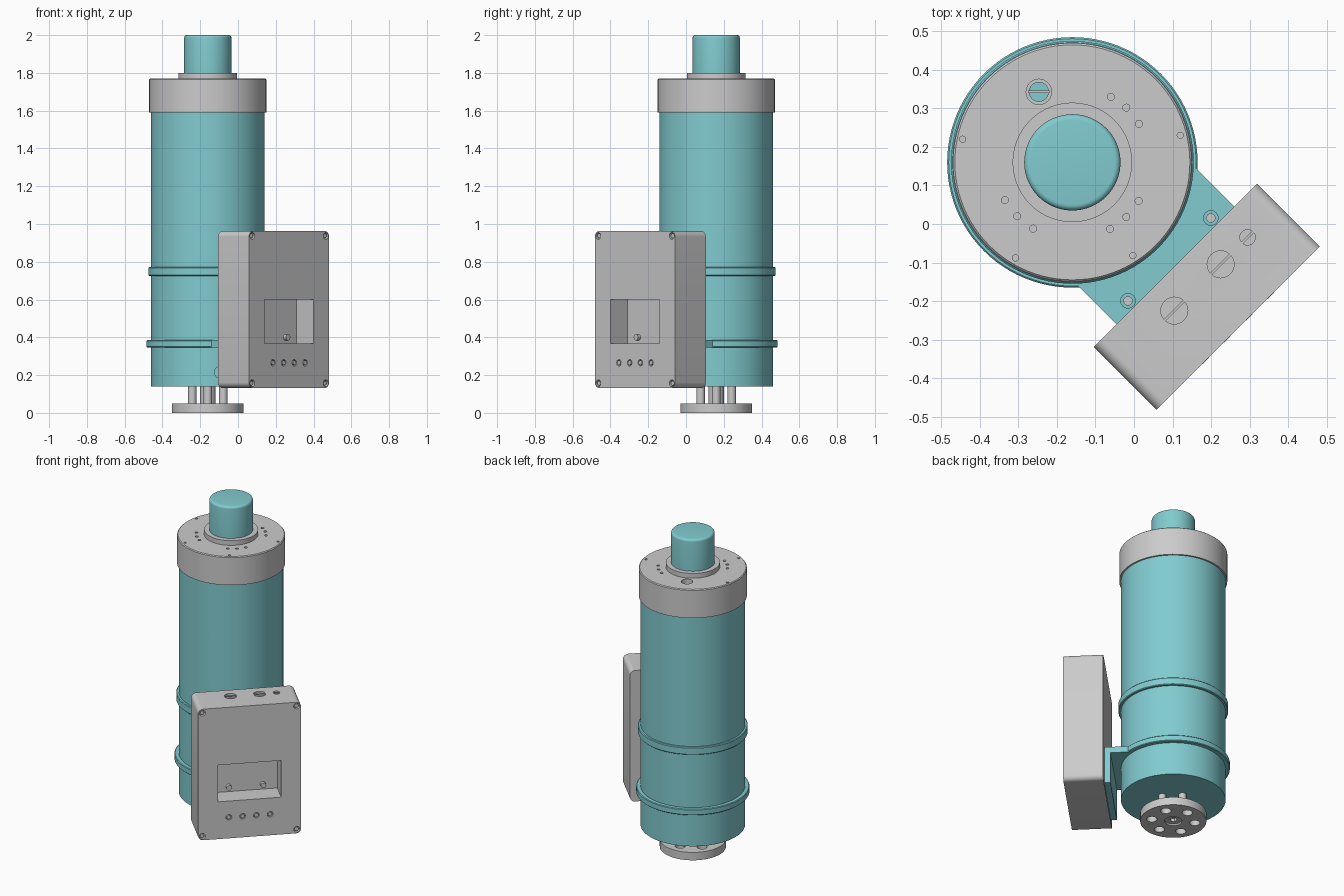
import bpy, bmesh, math
from mathutils import Matrix, Vector

if "Cube" in bpy.data.objects:
    bpy.data.objects.remove(bpy.data.objects["Cube"])

CX, CY = -0.16, 0.16                      # axis of the round body
TURN = Matrix.Rotation(math.radians(45), 4, 'Z')   # frame of the control box

teal = bpy.data.materials.new("teal")
teal.diffuse_color = (0.22, 0.60, 0.63, 1)
teal.use_nodes = True
teal.node_tree.nodes["Principled BSDF"].inputs["Base Color"].default_value = teal.diffuse_color


def finish(name, bm, mat=None, matrix=None):
    bmesh.ops.recalc_face_normals(bm, faces=bm.faces)
    me = bpy.data.meshes.new(name)
    if matrix is not None:
        bm.transform(matrix)
    bm.to_mesh(me)
    bm.free()
    ob = bpy.data.objects.new(name, me)
    bpy.context.collection.objects.link(ob)
    if mat:
        me.materials.append(mat)
    return ob


def lathe(name, profile, mat=None, x=CX, y=CY, steps=96):
    """Spin (radius, z) points round a vertical axis."""
    bm = bmesh.new()
    vs = [bm.verts.new((r, 0, z)) for r, z in profile]
    es = [bm.edges.new(p) for p in zip(vs, vs[1:])]
    bmesh.ops.spin(bm, geom=vs + es, cent=(0, 0, 0), axis=(0, 0, 1),
                   angle=2 * math.pi, steps=steps)
    bmesh.ops.remove_doubles(bm, verts=bm.verts, dist=1e-5)
    return finish(name, bm, mat, Matrix.Translation((x, y, 0)))


def rod(name, loc, r, depth, axis='Z', mat=None, matrix=None, seg=24):
    bm = bmesh.new()
    rot = Matrix.Rotation(math.pi / 2, 4, 'X') if axis == 'Y' else Matrix()
    bmesh.ops.create_cone(bm, cap_ends=True, segments=seg, radius1=r, radius2=r,
                          depth=depth, matrix=Matrix.Translation(loc) @ rot)
    return finish(name, bm, mat, matrix)


def box(name, lo, hi, mat=None, matrix=None, round_y=0):
    """Box between two corners; optionally round the edges running along y."""
    bm = bmesh.new()
    lo, hi = Vector(lo), Vector(hi)
    bmesh.ops.create_cube(bm, size=1, matrix=Matrix.Translation((lo + hi) / 2)
                          @ Matrix.Diagonal((*(hi - lo), 1)))
    if round_y:
        es = [e for e in bm.edges
              if abs((e.verts[0].co - e.verts[1].co).y) > 1e-4]
        bmesh.ops.bevel(bm, geom=es, offset=round_y, segments=6,
                        profile=0.5, affect='EDGES')
    return finish(name, bm, mat, matrix)


def cut(ob, cutters):
    bpy.context.view_layer.objects.active = ob
    for c in cutters:
        m = ob.modifiers.new("cut", 'BOOLEAN')
        m.operation, m.solver, m.object = 'DIFFERENCE', 'EXACT', c
        bpy.ops.object.modifier_apply(modifier=m.name)
        bpy.data.objects.remove(c)


# main tube with a port near its foot
body = lathe("main_tube", [(0, 0.14), (0.30, 0.14), (0.30, 1.62), (0, 1.62)], teal)
cut(body, [rod("port_cutter", (-0.095, CY - 0.29, 0.215), 0.03, 0.12, 'Y')])

# clamp bands
for nm, r, z0, z1 in (("lower_band", 0.325, 0.347, 0.385),
                      ("upper_band", 0.315, 0.725, 0.772)):
    lathe(nm, [(0.295, z0), (r - 0.004, z0), (r, z0 + 0.004), (r, z1 - 0.004),
               (r - 0.004, z1), (0.295, z1)], teal)

# head cap with its bolt holes and round window
cap = lathe("head_cap", [(0, 1.59), (0.31, 1.59), (0.31, 1.765),
                         (0.305, 1.77), (0, 1.77)])
holes = [(-0.06, 0.33, 0.009), (-0.02, 0.302, 0.009), (0.013, 0.26, 0.009),
         (-0.335, 0.062, 0.009), (-0.303, 0.02, 0.009), (-0.262, -0.012, 0.009),
         (0.012, 0.06, 0.009), (-0.02, 0.018, 0.009), (-0.062, -0.013, 0.009),
         (-0.445, 0.22, 0.008), (0.12, 0.23, 0.008), (-0.308, -0.088, 0.008),
         (-0.003, -0.082, 0.008), (-0.247, 0.343, 0.033)]
cut(cap, [rod("hole_cutter", (x, y, 1.77), r, 0.16 if r > 0.02 else 0.05)
          for x, y, r in holes])
rod("cap_port_plug", (-0.247, 0.343, 1.71), 0.026, 0.06, mat=teal)
box("cap_port_bar", (-0.275, 0.340, 1.735), (-0.219, 0.346, 1.75))

# collar and rounded top plug
lathe("top_collar", [(0, 1.765), (0.155, 1.765), (0.155, 1.80), (0, 1.80)])
arc = [(0.11 + 0.015 * math.cos(a), 1.985 + 0.015 * math.sin(a))
       for a in (i * math.pi / 10 for i in range(6))]
lathe("top_plug", [(0, 1.795), (0.125, 1.795)] + arc + [(0, 2.0)], teal)

# foot disc with lightening holes, shaft and support rods
foot = lathe("foot_disc", [(0, 0), (0.19, 0), (0.19, 0.05), (0, 0.05)])
cut(foot, [rod("foot_cutter", (CX + 0.125 * math.cos(a), CY + 0.125 * math.sin(a), 0.025),
               0.03, 0.2) for a in (math.radians(30 + 60 * i) for i in range(6))]
    + [rod("hub_cutter", (CX, CY, 0), 0.05, 0.02),
       rod("hub_bore_cutter", (CX, CY, 0), 0.022, 0.06, seg=6)])
rod("foot_shaft", (CX, CY, 0.095), 0.04, 0.11)
for i in range(4):
    a = i * math.pi / 2
    rod("foot_rod", (CX + 0.082 * math.cos(a), CY + 0.082 * math.sin(a), 0.095), 0.022, 0.11)

# control box (local x along its face, front towards local -y)
FRONT, BACK = -0.382, -0.152
case = box("control_box", (-0.30, FRONT, 0.132), (0.30, BACK, 0.962), None, TURN, 0.03)
corners = [(x, z) for x in (-0.275, 0.275) for z in (0.157, 0.937)]
buttons = [(x, 0.265) for x in (-0.12, -0.04, 0.04, 0.12)]
plugs = [(-0.085, 0.035), (0.085, 0.035), (0.184, 0.02)]
cutters = [box("window_cutter", (-0.184, FRONT - 0.05, 0.368), (0.184, FRONT + 0.127, 0.60),
               None, TURN)]
cutters += [rod("corner_cutter", (x, FRONT, z), 0.018, 0.04, 'Y', None, TURN) for x, z in corners]
cutters += [rod("button_cutter", (x, FRONT, z), 0.017, 0.03, 'Y', None, TURN) for x, z in buttons]
cutters += [rod("plug_cutter", (x, -0.233, 0.962), r, 0.024, 'Z', None, TURN) for x, r in plugs]
cut(case, cutters)
for x, z in corners:
    rod("corner_screw", (x, FRONT + 0.014, z), 0.012, 0.016, 'Y', None, TURN)
for x, z in buttons:
    rod("button", (x, FRONT + 0.008, z), 0.012, 0.018, 'Y', None, TURN)
for x, r in plugs:
    box("plug_bar", (x - r, -0.236, 0.945), (x + r, -0.230, 0.961), None, TURN)
for x in (-0.1, 0.1):
    rod("window_stud", (x, FRONT + 0.118, 0.40), 0.016, 0.024, 'Y', None, TURN)

# angle bracket joining band and box
shelf = box("bracket_shelf", (-0.216, BACK, 0.347), (0.216, 0.0, 0.385), teal, TURN)
cut(shelf, [rod("bolt_cutter", (x, -0.13, 0.385), 0.019, 0.03, 'Z', None, TURN)
            for x in (-0.152, 0.152)])
for x in (-0.152, 0.152):
    rod("bracket_bolt", (x, -0.13, 0.372), 0.012, 0.014, 'Z', None, TURN)
box("bracket_plate", (-0.216, BACK - 0.002, 0.15), (0.216, BACK + 0.035, 0.36), teal, TURN)

# smooth round surfaces, keep edges crisp
bpy.ops.object.select_all(action='SELECT')
bpy.context.view_layer.objects.active = body
bpy.ops.object.shade_smooth_by_angle(angle=math.radians(30))
